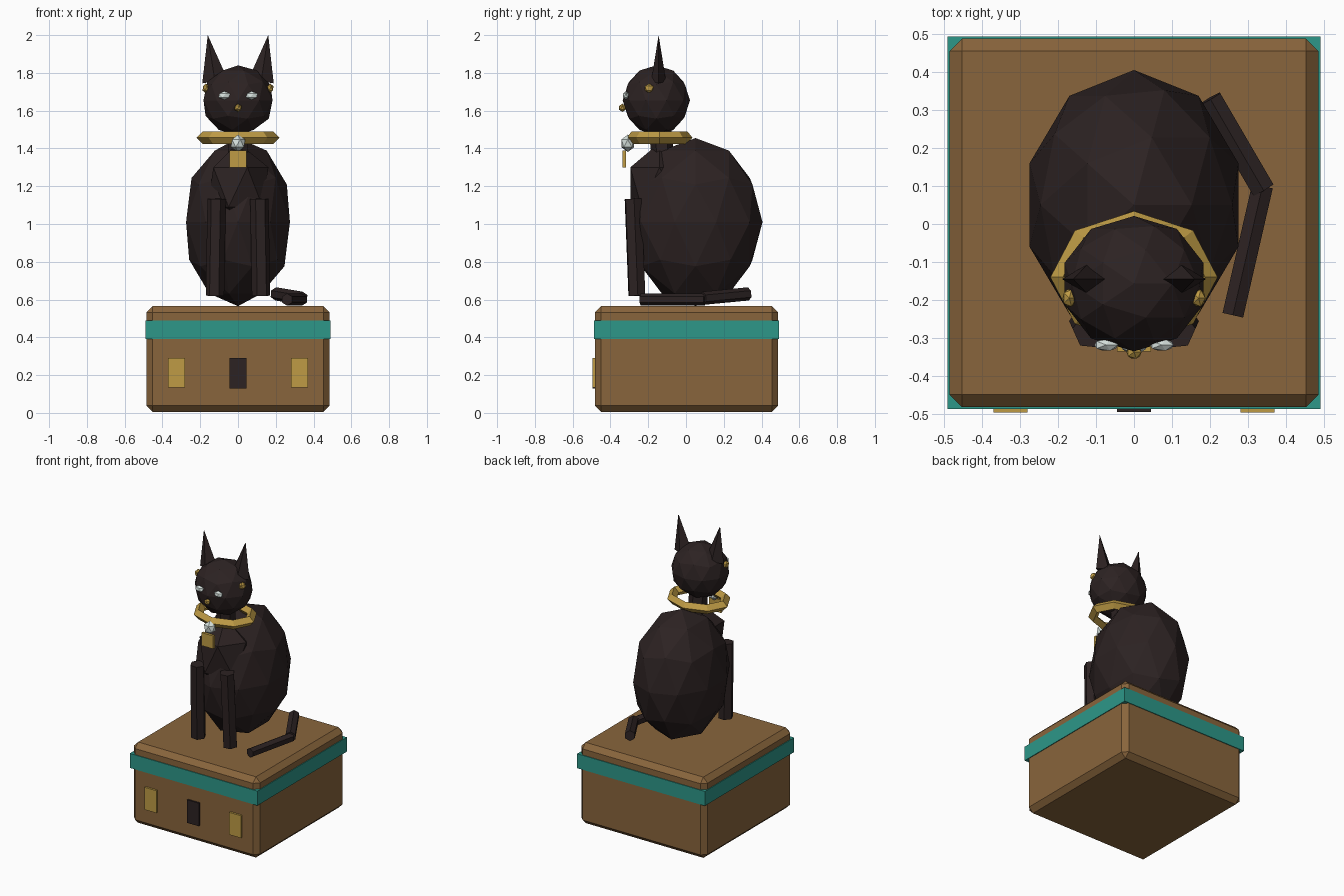
import bpy, math
from mathutils import Vector

cube = bpy.data.objects.get("Cube")
if cube:
    bpy.data.objects.remove(cube, do_unlink=True)


def material(name, rgb):
    m = bpy.data.materials.new(name)
    m.use_nodes = True
    m.diffuse_color = (*rgb, 1)
    node = next(n for n in m.node_tree.nodes if n.type == 'BSDF_PRINCIPLED')
    node.inputs["Base Color"].default_value = (*rgb, 1)
    return m


FUR = material("dark fur", (0.025, 0.016, 0.016))
WOOD = material("brown wood", (0.25, 0.13, 0.045))
GOLD = material("gold", (0.52, 0.33, 0.06))
TEAL = material("teal", (0.026, 0.31, 0.25))
GEM = material("pale gem", (0.68, 0.76, 0.73))


def finish(name, mat):
    ob = bpy.context.object
    ob.name = name
    ob.data.materials.append(mat)
    return ob


def ball(name, loc, radii, mat, detail=1):
    bpy.ops.mesh.primitive_ico_sphere_add(subdivisions=detail, radius=1, location=loc)
    bpy.context.object.scale = radii
    return finish(name, mat)


def box(name, loc, size, mat):
    bpy.ops.mesh.primitive_cube_add(size=1, location=loc)
    bpy.context.object.scale = size
    bpy.ops.object.transform_apply(location=False, rotation=False, scale=True)
    return finish(name, mat)


def rod(name, a, b, r, mat, sides=6, r_end=None, flatten=1):
    a, b = Vector(a), Vector(b)
    bpy.ops.mesh.primitive_cone_add(
        vertices=sides, radius1=r, radius2=r if r_end is None else r_end,
        depth=(b - a).length, location=(a + b) / 2)
    ob = bpy.context.object
    ob.scale.x = flatten
    ob.rotation_euler = (b - a).to_track_quat('Z', 'Y').to_euler()
    return finish(name, mat)


# Pedestal box with chamfered edges, band and front plates
CY = 0.003
base = box("pedestal", (0, CY, 0.285), (0.97, 0.97, 0.56), WOOD)
bevel = base.modifiers.new("chamfer", 'BEVEL')
bevel.width = 0.033
bevel.segments = 1
box("pedestal_band", (0, CY, 0.44), (0.98, 0.98, 0.1), TEAL)
box("front_centre_plate", (0, -0.486, 0.21), (0.09, 0.016, 0.16), FUR)
for side, s in (("left", 1), ("right", -1)):
    box(f"front_plate_{side}", (s * 0.325, -0.487, 0.213), (0.09, 0.018, 0.155), GOLD)

# Body, chest, neck and head
ball("body", (0, 0.05, 1.01), (0.289, 0.355, 0.445), FUR, 2)
ball("chest", (0, -0.14, 1.195), (0.18, 0.182, 0.235), FUR)
rod("neck", (0, -0.12, 1.33), (0, -0.14, 1.53), 0.06, FUR)
ball("head", (0, -0.157, 1.655), (0.192, 0.178, 0.185), FUR, 2)
ball("nose", (0, -0.337, 1.615), (0.022, 0.02, 0.022), GOLD)

# Paired parts
for side, s in (("left", 1), ("right", -1)):
    rod(f"ear_{side}", (s * 0.122, -0.145, 1.755), (s * 0.16, -0.145, 2.0),
        0.068, FUR, sides=4, r_end=0, flatten=0.58)
    ball(f"eye_{side}", (s * 0.073, -0.318, 1.68), (0.035, 0.018, 0.023), GEM)
    ball(f"earring_{side}", (s * 0.17, -0.195, 1.718), (0.02, 0.026, 0.026), GOLD)
    rod(f"front_leg_{side}", (s * 0.122, -0.26, 0.62), (s * 0.113, -0.28, 1.133), 0.049, FUR)

# Collar with pendant
bpy.ops.mesh.primitive_torus_add(
    major_segments=8, minor_segments=4, major_radius=0.187, minor_radius=0.033,
    location=(0, -0.14, 1.457))
bpy.context.object.scale.y = 0.79
finish("collar", GOLD)
ball("pendant_gem", (0, -0.308, 1.427), (0.043, 0.04, 0.046), GEM)
box("pendant_tag", (0, -0.327, 1.345), (0.09, 0.018, 0.09), GOLD)

# Bent tail lying beside the body
rod("tail_base", (0.2, 0.33, 0.63), (0.34, 0.09, 0.607), 0.035, FUR)
rod("tail_tip", (0.338, 0.1, 0.6), (0.26, -0.24, 0.6), 0.032, FUR)
